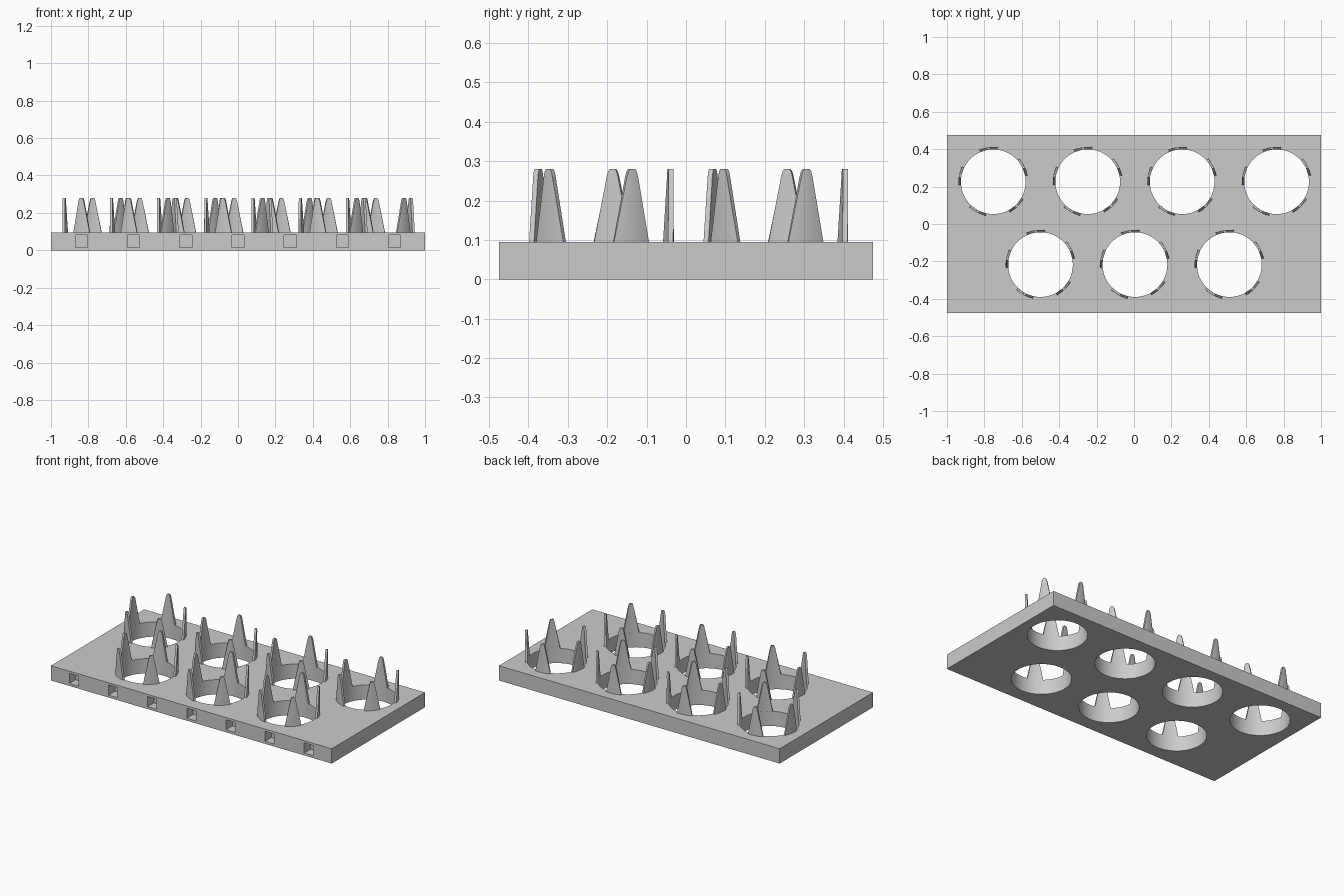
import bpy, bmesh, math
from mathutils import Matrix, Vector

cube = bpy.data.objects.get("Cube")
if cube:
    bpy.data.objects.remove(cube, do_unlink=True)

THICK, HOLE_R, RING_R = 0.095, 0.173, 0.186
PITCH = 0.505
CENTRES = [(0.005 + PITCH * (i - 1.5), 0.226) for i in range(4)]
CENTRES += [(0.005 + PITCH * (i - 1), -0.217) for i in range(3)]

grey = bpy.data.materials.new("plain grey")
grey.use_nodes = True
grey.diffuse_color = (0.6, 0.6, 0.6, 1)
grey.node_tree.nodes["Principled BSDF"].inputs["Base Color"].default_value = (0.6, 0.6, 0.6, 1)


def finish(name, bm):
    bmesh.ops.recalc_face_normals(bm, faces=bm.faces)
    mesh = bpy.data.meshes.new(name)
    bm.to_mesh(mesh)
    bm.free()
    mesh.materials.append(grey)
    obj = bpy.data.objects.new(name, mesh)
    bpy.context.collection.objects.link(obj)
    return obj


def box(bm, centre, size):
    matrix = Matrix.Translation(centre) @ Matrix.Diagonal((*size, 1))
    bmesh.ops.create_cube(bm, size=1, matrix=matrix)


def select_only(obj):
    bpy.ops.object.select_all(action='DESELECT')
    obj.select_set(True)
    bpy.context.view_layer.objects.active = obj


def smooth(obj):
    select_only(obj)
    bpy.ops.object.shade_smooth_by_angle(angle=math.radians(30))


def add_prong(bm, centre, angle, steps=8):
    """Tapering piece of a ring wall with a rounded tip."""
    loops = []
    for z, half in ((THICK - 0.001, 0.27), (0.26, 0.085), (0.274, 0.064), (0.28, 0.04)):
        turns = [angle + half * (2 * i / steps - 1) for i in range(steps + 1)]
        outline = [(HOLE_R, a) for a in turns] + [(RING_R, a) for a in reversed(turns)]
        loops.append([bm.verts.new((centre[0] + r * math.cos(a),
                                    centre[1] + r * math.sin(a), z)) for r, a in outline])
    for low, high in zip(loops, loops[1:]):
        for i in range(len(low)):
            j = (i + 1) % len(low)
            bm.faces.new((low[i], low[j], high[j], high[i]))
    bm.faces.new(loops[0])
    bm.faces.new(loops[-1])


# Flat base plate
bm = bmesh.new()
box(bm, (0, 0, THICK / 2), (2, 0.95, THICK))
plate = finish("base_plate", bm)

# Cutter: round through holes and square front pockets
bm = bmesh.new()
for x, y in CENTRES:
    bmesh.ops.create_cone(bm, cap_ends=True, segments=64, radius1=HOLE_R, radius2=HOLE_R,
                          depth=0.3, matrix=Matrix.Translation((x, y, THICK / 2)))
for i in range(7):
    box(bm, (0.279 * (i - 3), -0.475, 0.048), (0.065, 0.13, 0.065))
cutter = finish("hole_cutter", bm)
cutter.hide_render = True

cut = plate.modifiers.new("holes", 'BOOLEAN')
cut.operation, cut.solver, cut.object = 'DIFFERENCE', 'EXACT', cutter
select_only(plate)
bpy.ops.object.modifier_apply(modifier=cut.name)
bpy.data.objects.remove(cutter, do_unlink=True)
smooth(plate)

# Five gripping prongs around every hole
for n, centre in enumerate(CENTRES, 1):
    bm = bmesh.new()
    for k in range(5):
        add_prong(bm, centre, math.radians(26 + 72 * k))
    smooth(finish(f"prong_ring_{n}", bm))
